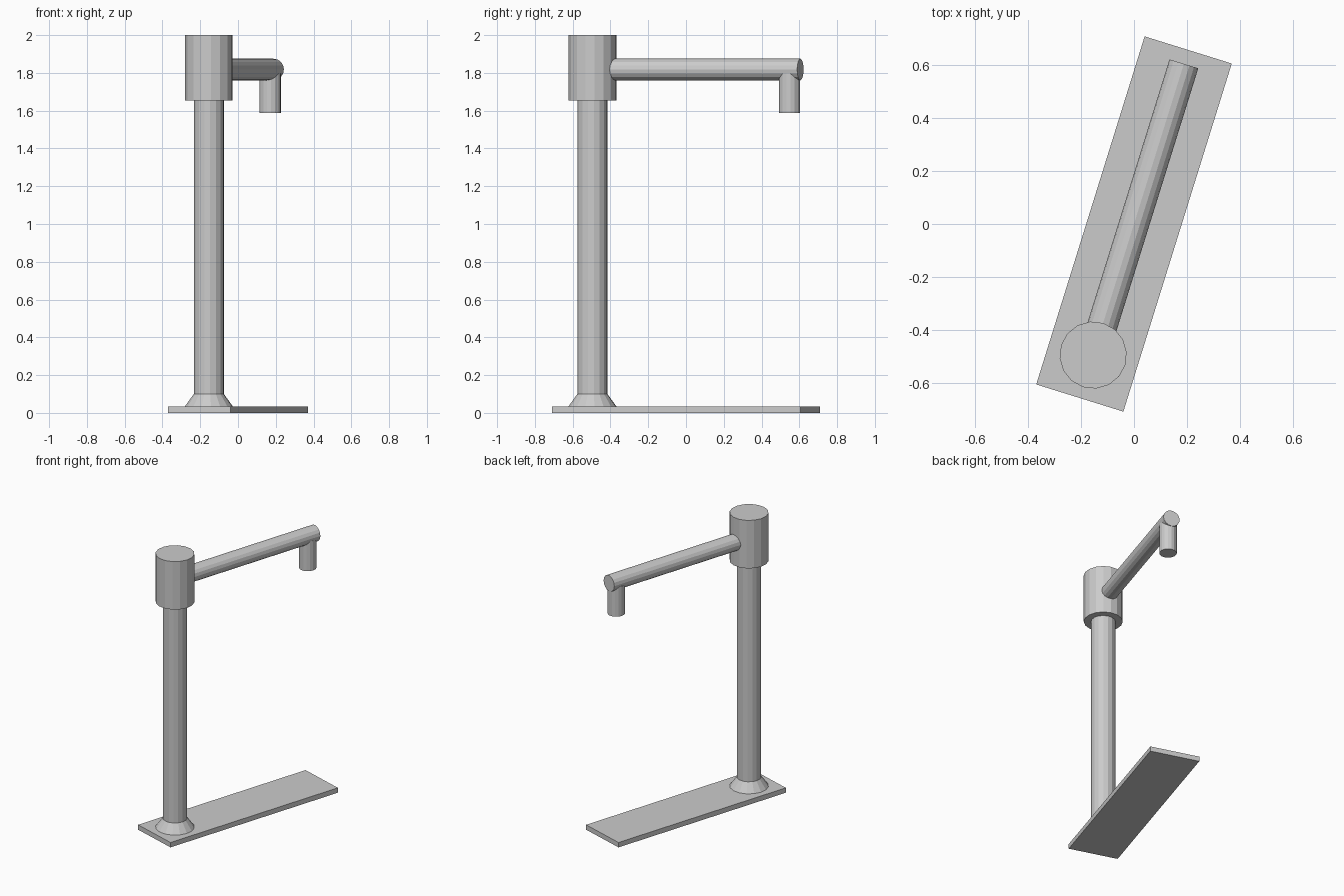
import bpy
from math import radians, pi
from mathutils import Matrix

if "Cube" in bpy.data.objects:
    bpy.data.objects.remove(bpy.data.objects["Cube"])

TURN = Matrix.Rotation(radians(-17.3), 4, 'Z')  # whole model is turned about z
SIDES = 16
POST_Y = -0.519


def place(obj, name, local):
    obj.name = name
    obj.matrix_world = TURN @ local
    return obj


def tube(name, y, z0, z1, r0, r1):
    """Upright cylinder or cone between two heights."""
    bpy.ops.mesh.primitive_cone_add(vertices=SIDES, radius1=r0, radius2=r1, depth=z1 - z0)
    return place(bpy.context.object, name, Matrix.Translation((0, y, (z0 + z1) / 2)))


# Base plate
bpy.ops.mesh.primitive_cube_add(size=1)
place(bpy.context.object, "base_plate",
      Matrix.Translation((0, 0, 0.0175)) @ Matrix.Diagonal((0.345, 1.378, 0.035, 1)))

# Post with flared foot and head
tube("post_foot", POST_Y, 0.035, 0.10, 0.127, 0.08)
tube("post", POST_Y, 0.10, 1.655, 0.08, 0.08)
tube("post_head", POST_Y, 1.655, 2.0, 0.127, 0.127)

# Horizontal arm, starting inside the head
start, end = POST_Y + 0.09, 0.634
bpy.ops.mesh.primitive_cylinder_add(vertices=SIDES, radius=0.057, depth=end - start)
place(bpy.context.object, "arm",
      Matrix.Translation((0, (start + end) / 2, 1.818)) @ Matrix.Rotation(pi / 2, 4, 'X'))

# Downward spout at the arm tip
tube("spout", 0.574, 1.587, 1.80, 0.057, 0.057)
